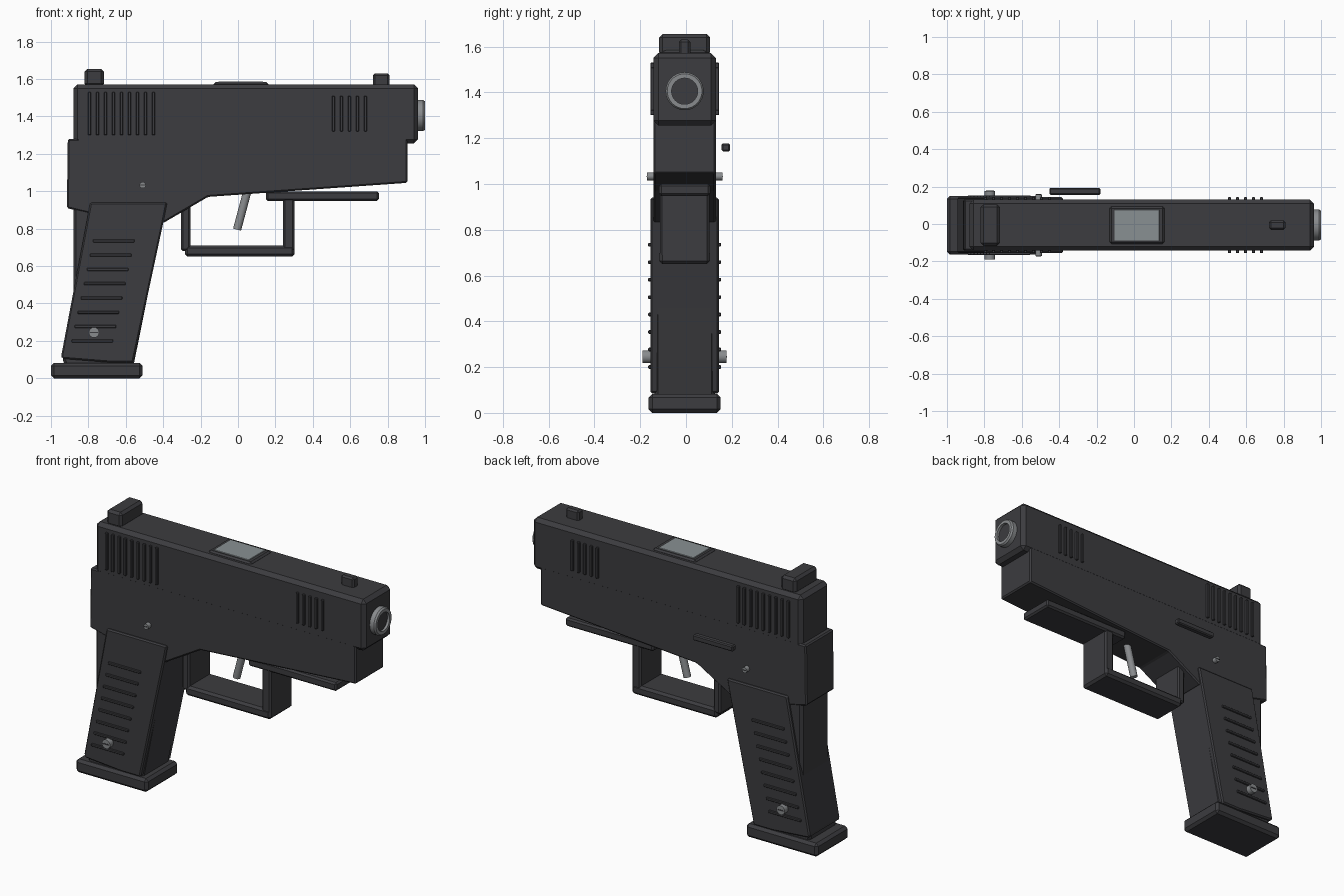
import bpy, bmesh, math
from mathutils import Vector, Matrix

if "Cube" in bpy.data.objects:
    bpy.data.objects.remove(bpy.data.objects["Cube"])

YC = -0.006  # centre plane of the body


def material(name, rgb):
    m = bpy.data.materials.new(name)
    m.use_nodes = True
    m.diffuse_color = (*rgb, 1)
    m.node_tree.nodes["Principled BSDF"].inputs["Base Color"].default_value = (*rgb, 1)
    return m


BLACK = material("matte_black", (0.045, 0.045, 0.05))
STEEL = material("brushed_steel", (0.25, 0.26, 0.27))
PALE = material("pale_steel", (0.25, 0.28, 0.29))


def finish(name, bm, mat, bevel=0):
    bmesh.ops.recalc_face_normals(bm, faces=bm.faces)
    mesh = bpy.data.meshes.new(name)
    bm.to_mesh(mesh)
    bm.free()
    mesh.materials.append(mat)
    ob = bpy.data.objects.new(name, mesh)
    bpy.context.collection.objects.link(ob)
    if bevel:
        mod = ob.modifiers.new("bevel", "BEVEL")
        mod.width = bevel
        mod.segments = 1
        mod.limit_method = "ANGLE"
        mod.angle_limit = math.radians(25)
    return ob


def extrude(name, points, half, mat=BLACK, bevel=0.01, y=YC):
    """Side profile in x and z, extruded to both sides of y."""
    bm = bmesh.new()
    face = bm.faces.new([bm.verts.new((x, y - half, z)) for x, z in points])
    new = bmesh.ops.extrude_face_region(bm, geom=[face])["geom"]
    verts = [v for v in new if isinstance(v, bmesh.types.BMVert)]
    bmesh.ops.translate(bm, vec=(0, 2 * half, 0), verts=verts)
    return finish(name, bm, mat, bevel)


def box(name, x0, x1, z0, z1, half, mat=BLACK, bevel=0.01, y=YC):
    return extrude(name, [(x0, z0), (x1, z0), (x1, z1), (x0, z1)], half, mat, bevel, y)


def rod(name, a, b, radius, mat, sides=24):
    a, b = Vector(a), Vector(b)
    bm = bmesh.new()
    turn = (b - a).to_track_quat("Z", "Y").to_matrix().to_4x4()
    bmesh.ops.create_cone(bm, cap_ends=True, segments=sides, radius1=radius, radius2=radius,
                          depth=(b - a).length, matrix=Matrix.Translation((a + b) / 2) @ turn)
    return finish(name, bm, mat)


# Slide and frame
box("slide", -0.88, 0.962, 1.255, 1.572, 0.137, bevel=0.022)
extrude("frame", [(-0.91, 1.28), (-0.915, 0.91), (-0.79, 0.88), (-0.4, 0.83), (-0.16, 0.97),
                  (0.905, 1.045), (0.905, 1.4), (-0.86, 1.4), (-0.86, 1.28)], 0.1365, bevel=0.008)

# Grip
extrude("grip_core", [(-0.88, 0.94), (-0.88, 0.45), (-0.94, 0.1), (-0.92, 0.06), (-0.56, 0.06),
                      (-0.405, 0.83), (-0.4, 0.94)], 0.132, bevel=0.015)
extrude("grip_panels", [(-0.79, 0.94), (-0.945, 0.12), (-0.94, 0.105), (-0.69, 0.085),
                        (-0.56, 0.085), (-0.4, 0.83), (-0.378, 0.94)], 0.15, bevel=0.008)
box("magazine_base", -1.0, -0.51, 0, 0.083, 0.157, bevel=0.016)
for i in range(8):
    x, z = -0.775 - 0.0164 * i, 0.735 - 0.0764 * i
    box(f"grip_rib_{i + 1}", x, x + 0.222, z - 0.008, z + 0.008, 0.159, bevel=0.003)

# Slide serrations
for name, count, start, z0, z1 in (("rear", 9, -0.794, 1.3, 1.53), ("front", 5, 0.51, 1.32, 1.51)):
    for i in range(count):
        x = start + 0.0428 * i
        box(f"{name}_serration_{i + 1}", x - 0.008, x + 0.008, z0, z1, 0.15, bevel=0.003)

# Sights
box("front_sight", 0.722, 0.81, 1.56, 1.63, 0.025)
box("rear_sight", -0.82, -0.717, 1.56, 1.655, 0.111, bevel=0.015)

# Ejection port
port = box("port_rim", -0.13, 0.163, 1.56, 1.583, 0.1, bevel=0.01)
box("port_cover", -0.105, 0.135, 1.56, 1.587, 0.083, PALE, 0.002)

# Barrel: a ring spun around the bore, with a dark bore plug
bm = bmesh.new()
BORE = Vector((0, YC, 1.405))
ring = [bm.verts.new(BORE + Vector((x, 0, r)))
        for x, r in ((0.94, 0.083), (0.99, 0.083), (1.0, 0.076), (1.0, 0.057), (0.94, 0.057))]
loop = [bm.edges.new((ring[i], ring[(i + 1) % len(ring)])) for i in range(len(ring))]
bmesh.ops.spin(bm, geom=ring + loop, cent=BORE, axis=(1, 0, 0), angle=math.tau, steps=32)
bmesh.ops.remove_doubles(bm, verts=bm.verts, dist=0.0005)
finish("muzzle_ring", bm, STEEL)
rod("bore", BORE + Vector((0.9, 0, 0)), BORE + Vector((0.985, 0, 0)), 0.058, BLACK, 32)

# Trigger, trigger guard and lower rail
rod("trigger", (0.055, YC, 1.02), (-0.005, YC, 0.795), 0.022, STEEL, 16)
box("guard_bottom", -0.283, 0.302, 0.65, 0.71, 0.111, bevel=0.014)
box("guard_rear", -0.305, -0.255, 0.68, 0.95, 0.108)
box("guard_front", 0.24, 0.302, 0.68, 0.97, 0.108)
box("lower_rail", 0.15, 0.753, 0.948, 1.0, 0.112)

# Slide stop lever on the left side
box("slide_stop", -0.453, -0.18, 1.142, 1.177, 0.018, bevel=0.006, y=0.174)

# Slotted pins on both sides
for name, x, z, r, half in (("frame_pin", -0.51, 1.033, 0.017, 0.165),
                            ("grip_screw", -0.77, 0.245, 0.028, 0.183)):
    rod(name, (x, YC - half, z), (x, YC + half, z), r, STEEL, 16)
    box(name + "_slot", x - r * 0.75, x + r * 0.75, z - r * 0.13, z + r * 0.13,
        half + 0.002, BLACK, 0)

# Smooth the round parts only
for name in ("muzzle_ring", "bore", "trigger", "frame_pin", "grip_screw"):
    bpy.ops.object.select_all(action="DESELECT")
    ob = bpy.data.objects[name]
    ob.select_set(True)
    bpy.context.view_layer.objects.active = ob
    bpy.ops.object.shade_smooth_by_angle()
